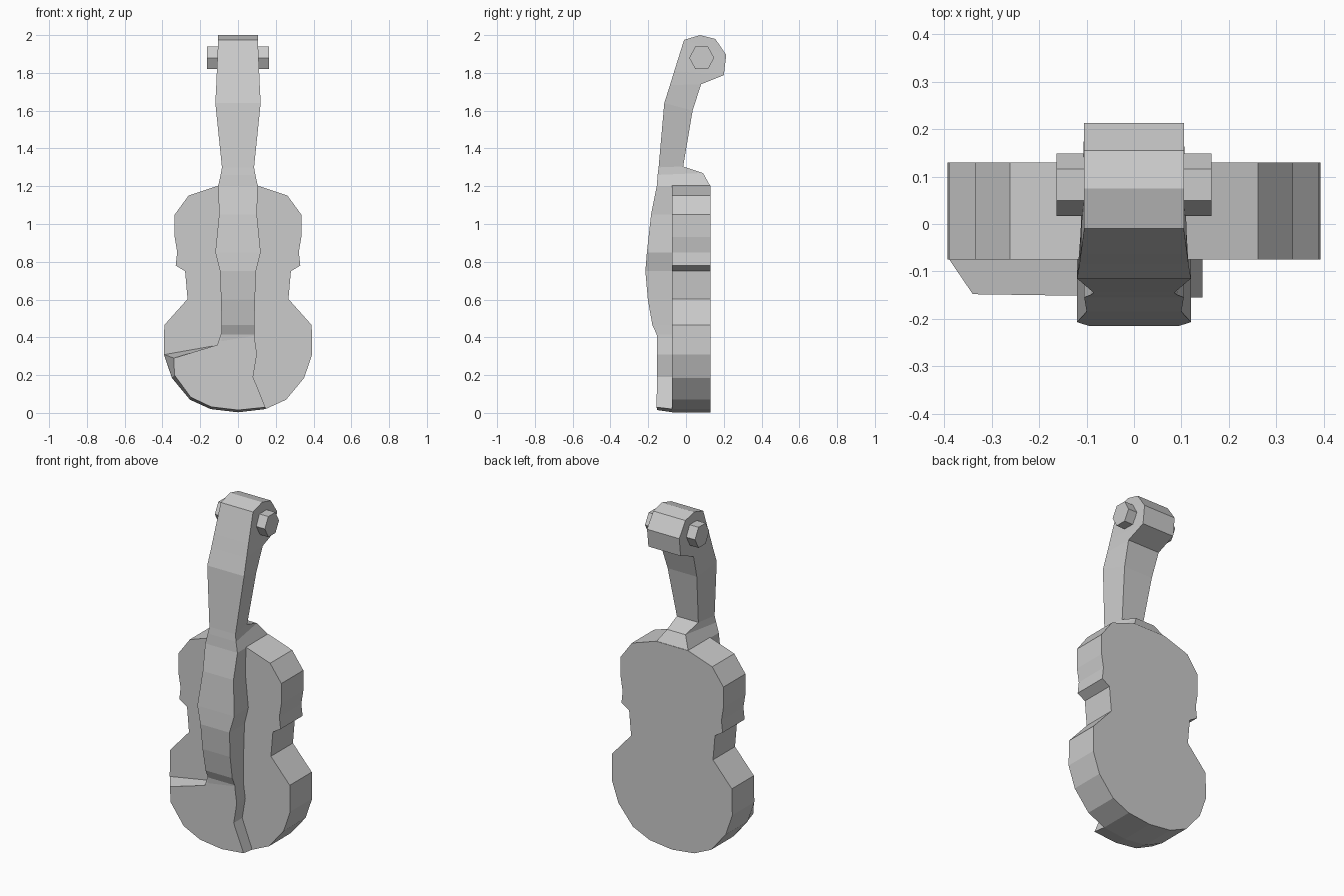
import bpy, bmesh, math


def loft(name, loops):
    """Skin a list of equal-length closed loops and cap both ends."""
    bm = bmesh.new()
    rings = [[bm.verts.new(p) for p in loop] for loop in loops]
    n = len(rings[0])
    for a, b in zip(rings, rings[1:]):
        for i in range(n):
            j = (i + 1) % n
            bm.faces.new((a[i], a[j], b[j], b[i]))
    bm.faces.new(rings[0])
    bm.faces.new(rings[-1][::-1])
    bmesh.ops.remove_doubles(bm, verts=bm.verts, dist=0.0001)
    bmesh.ops.recalc_face_normals(bm, faces=bm.faces)
    mesh = bpy.data.meshes.new(name)
    bm.to_mesh(mesh)
    bm.free()
    obj = bpy.data.objects.new(name, mesh)
    bpy.context.collection.objects.link(obj)
    return obj


# Body: half outline (x, z) mirrored and extruded in depth
half = [(0.145, 0.02), (0.255, 0.07), (0.35, 0.185), (0.393, 0.31),
        (0.39, 0.465), (0.267, 0.603), (0.28, 0.75), (0.33, 0.78),
        (0.322, 0.85), (0.335, 0.93), (0.335, 1.05), (0.262, 1.15),
        (0.105, 1.203)]
outline = [(0, 0.003)] + half + [(-x, z) for x, z in reversed(half)]
loft("body", [[(x, y, z) for x, z in outline] for y in (-0.075, 0.13)])

# Neck, head and fingerboard: front half-width, front (y, z), back half-width, back (y, z)
stations = [
    (0.105, 0.075, 2.0, 0.105, 0.155, 1.98),
    (0.105, -0.01, 1.975, 0.105, 0.213, 1.895),
    (0.112, -0.062, 1.81, 0.105, 0.2, 1.788),
    (0.115, -0.085, 1.735, 0.105, 0.08, 1.74),
    (0.12, -0.115, 1.64, 0.095, 0.035, 1.6),
    (0.085, -0.145, 1.3, 0.07, -0.015, 1.305),
    (0.092, -0.15, 1.26, 0.06, 0.09, 1.27),
    (0.105, -0.155, 1.2, 0.105, 0.129, 1.2),
    (0.1, -0.185, 1.05, 0.1, -0.06, 1.05),
    (0.12, -0.207, 0.85, 0.12, -0.06, 0.85),
    (0.095, -0.215, 0.75, 0.095, -0.06, 0.75),
    (0.09, -0.202, 0.6, 0.09, -0.06, 0.6),
    (0.087, -0.178, 0.465, 0.087, -0.06, 0.465),
    (0.087, -0.155, 0.415, 0.087, -0.06, 0.415),
    (0.09, -0.15, 0.36, 0.09, -0.06, 0.36)]
loft("neck_and_fingerboard",
     [[(-fw, fy, fz), (fw, fy, fz), (bw, by, bz), (-bw, by, bz)]
      for fw, fy, fz, bw, by, bz in stations])

# Chin rest: raised plate with a slightly inset front face
base = [(-0.11, 0.36), (-0.393, 0.31), (-0.35, 0.185), (-0.255, 0.07),
        (-0.145, 0.02), (0, 0.003), (0.145, 0.02), (0.08, 0.19),
        (0.1, 0.31), (0.085, 0.42), (-0.09, 0.42)]
face = base[:1] + [(-0.34, 0.29), (-0.336, 0.2), (-0.25, 0.083),
                   (-0.142, 0.032), (0, 0.015), (0.145, 0.03)] + base[7:]
loft("chin_rest", [[(x, -0.07, z) for x, z in base],
                   [(x, -0.148 - 0.015 * (x + 0.34), z) for x, z in face]])

# Peg: hexagonal bar through the head
ring = [(0.083 + 0.066 * math.cos(k * math.pi / 3),
         1.88 + 0.07 * math.sin(k * math.pi / 3)) for k in range(6)]
loft("peg", [[(x, y, z) for y, z in ring] for x in (-0.163, 0.163)])
